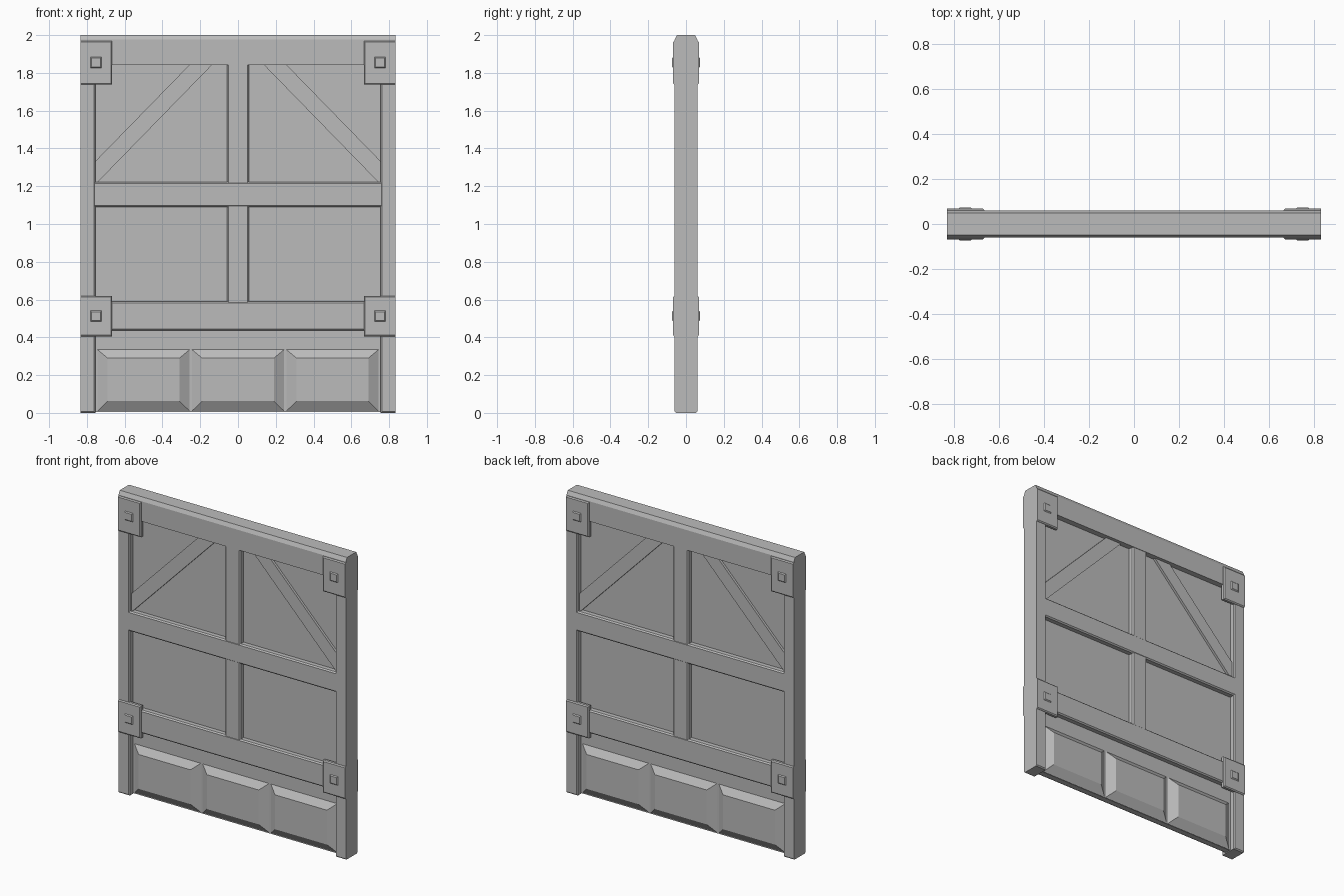
import bpy, bmesh

old = bpy.data.objects.get("Cube")
if old:
    bpy.data.objects.remove(old, do_unlink=True)

grey = bpy.data.materials.new("plain_grey")
grey.use_nodes = True
COLOUR = (0.5, 0.5, 0.5, 1)
grey.diffuse_color = COLOUR
grey.node_tree.nodes["Principled BSDF"].inputs["Base Color"].default_value = COLOUR


def finish(name, bm):
    bmesh.ops.recalc_face_normals(bm, faces=bm.faces)
    mesh = bpy.data.meshes.new(name)
    bm.to_mesh(mesh)
    bm.free()
    mesh.materials.append(grey)
    obj = bpy.data.objects.new(name, mesh)
    bpy.context.collection.objects.link(obj)
    return obj


def loft(name, ring_a, y_a, ring_b, y_b):
    """Solid between two outlines (x, z) at two depths."""
    bm = bmesh.new()
    a = [bm.verts.new((x, y_a, z)) for x, z in ring_a]
    b = [bm.verts.new((x, y_b, z)) for x, z in ring_b]
    bm.faces.new(a)
    bm.faces.new(b)
    n = len(a)
    for i in range(n):
        j = (i + 1) % n
        bm.faces.new((a[i], a[j], b[j], b[i]))
    return finish(name, bm)


def rect(x0, x1, z0, z1):
    return [(x0, z0), (x1, z0), (x1, z1), (x0, z1)]


def board(name, x0, x1, z0, z1, depth, chamfer=0.0, sides=""):
    """Board through the wall; chamfers the front and back edges on the
    named sides: L low x, R high x, B bottom, T top."""
    bm = bmesh.new()
    bmesh.ops.create_cube(bm, size=1)
    for v in bm.verts:
        v.co = (x1 if v.co.x > 0 else x0,
                depth if v.co.y > 0 else -depth,
                z1 if v.co.z > 0 else z0)
    picked = []
    for e in bm.edges:
        mid = (e.verts[0].co + e.verts[1].co) / 2
        if abs(mid.y) < depth * 0.9:
            continue
        side = ("L" if abs(mid.x - x0) < 1e-5 else "R" if abs(mid.x - x1) < 1e-5
                else "B" if abs(mid.z - z0) < 1e-5 else "T")
        if side in sides:
            picked.append(e)
    if picked:
        bmesh.ops.bevel(bm, geom=picked, offset=chamfer, segments=1, affect='EDGES')
    return finish(name, bm)


W, INNER, FACE, PANEL = 0.833, 0.755, 0.06, 0.022

# Recessed wall sheet
board("wall_panel", -W + 0.02, W - 0.02, 0.005, 1.9, PANEL)

# Main frame
board("left_post", INNER, W, 0, 1.9, FACE, 0.007, "LB")
board("right_post", -W, -INNER, 0, 1.9, FACE, 0.007, "RB")
top = board("top_beam", -W, W, 1.843, 2.0, FACE, 0.012, "T")
for v in top.data.vertices:          # steepen the upper chamfer
    if 1.97 < v.co.z < 1.995:
        v.co.z = 1.976
board("middle_beam", -INNER - 0.02, INNER + 0.02, 1.09, 1.222, FACE - 0.001, 0.008, "TB")
board("lower_beam", -INNER - 0.02, INNER + 0.02, 0.437, 0.59, FACE - 0.001, 0.008, "TB")
board("upper_mullion", -0.057, 0.057, 1.2, 1.86, FACE - 0.003, 0.008, "LR")
board("lower_mullion", -0.057, 0.057, 0.57, 1.11, FACE - 0.003, 0.008, "LR")

# Diagonal braces
BRACE = [(-0.77, 1.2), (-0.757, 1.207), (-0.13, 1.85), (-0.25, 1.85), (-0.77, 1.317)]
for label, s in (("right", 1), ("left", -1)):
    outline = [(s * x, z) for x, z in BRACE]
    loft(label + "_brace", outline, -0.038, outline, 0.038)

for face, d in (("front", -1), ("back", 1)):
    # Raised tapered blocks along the foot
    for i in range(3):
        x0 = -0.75 + i * 0.5
        loft(f"{face}_foot_block_{i + 1}",
             rect(x0, x0 + 0.5, 0.004, 0.34), d * 0.018,
             rect(x0 + 0.06, x0 + 0.44, 0.062, 0.29), d * 0.055)

    # Corner plates with square studs
    for s in (-1, 1):
        for level, zc, z0, z1 in (("upper", 1.855, 1.738, 1.97), ("lower", 0.512, 0.405, 0.62)):
            tag = f"{face}_{level}_{'left' if s > 0 else 'right'}"

            def outline(a, b, lo, hi):
                return rect(min(s * a, s * b), max(s * a, s * b), lo, hi)

            loft(tag + "_plate", outline(0.666, W, z0, z1), d * 0.046,
                 outline(0.666, W, z0, z1), d * 0.062)
            loft(tag + "_plate_face", outline(0.666, W, z0, z1), d * 0.062,
                 outline(0.673, W, z0 + 0.007, z1 - 0.007), d * 0.068)
            loft(tag + "_stud", outline(0.721, 0.783, zc - 0.031, zc + 0.031), d * 0.066,
                 outline(0.729, 0.775, zc - 0.023, zc + 0.023), d * 0.074)
